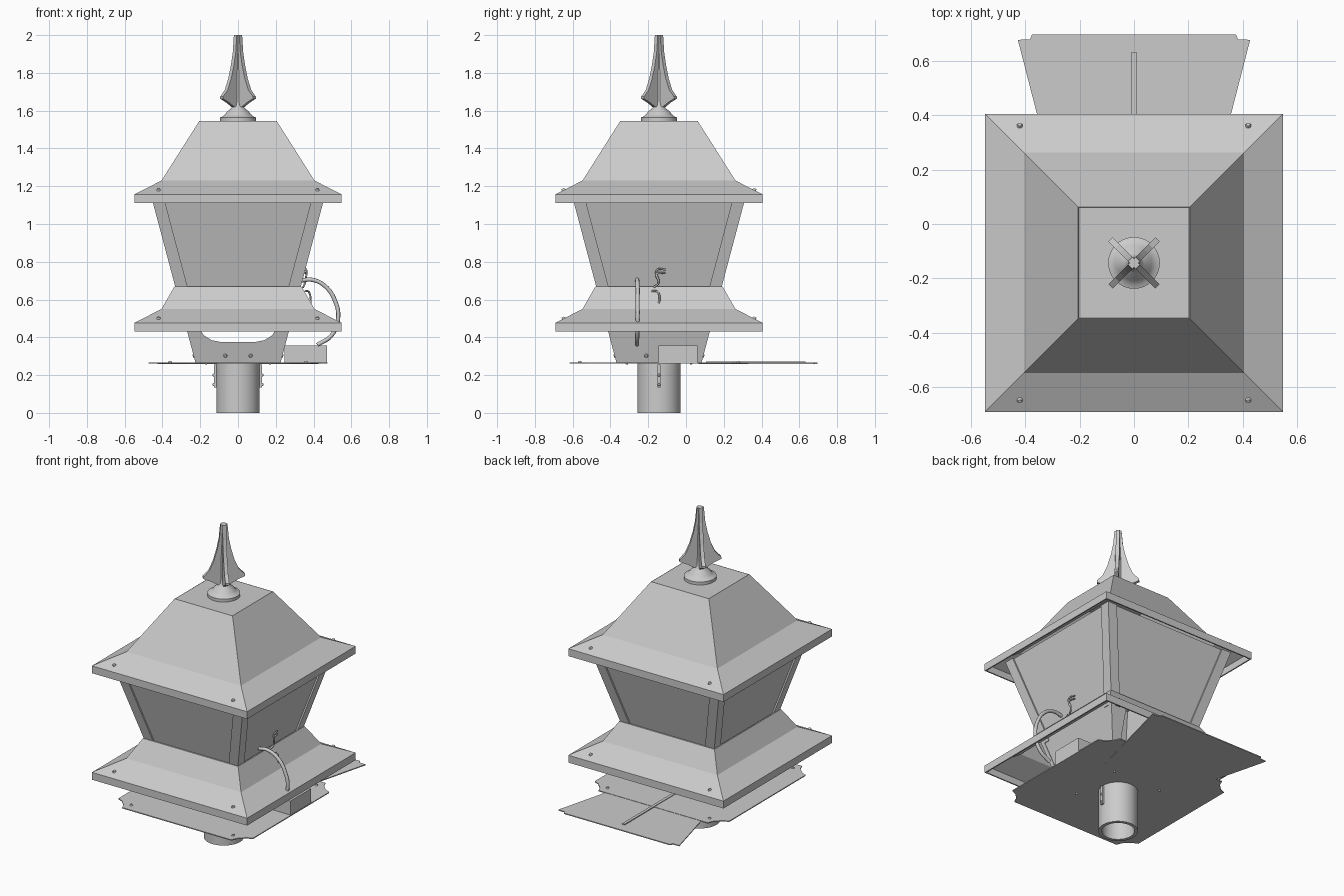
import bpy, bmesh, math
from mathutils import Vector, Matrix

if "Cube" in bpy.data.objects:
    bpy.data.objects.remove(bpy.data.objects["Cube"])

CY = -0.143  # lantern axis


def finish(name, bm, smooth=None):
    bmesh.ops.recalc_face_normals(bm, faces=bm.faces)
    me = bpy.data.meshes.new(name)
    bm.to_mesh(me)
    bm.free()
    ob = bpy.data.objects.new(name, me)
    bpy.context.collection.objects.link(ob)
    ob.location.y = CY
    if smooth:
        bpy.context.view_layer.objects.active = ob
        ob.select_set(True)
        bpy.ops.object.shade_smooth_by_angle(angle=math.radians(smooth))
        ob.select_set(False)
    return ob


def loft(name, rings, cap=True, closed=False, smooth=None):
    """Skin a list of equal-length rings of points."""
    bm = bmesh.new()
    rs = [[bm.verts.new(p) for p in r] for r in rings]
    n = len(rs[0])
    pairs = list(zip(rs, rs[1:])) + ([(rs[-1], rs[0])] if closed else [])
    for a, b in pairs:
        for i in range(n):
            j = (i + 1) % n
            bm.faces.new((a[i], a[j], b[j], b[i]))
    if cap and not closed:
        bm.faces.new(rs[0])
        bm.faces.new(rs[-1])
    return finish(name, bm, smooth)


def square(h, z):
    return [(-h, -h, z), (h, -h, z), (h, h, z), (-h, h, z)]


def circle(r, z, n=32):
    return [(r * math.cos(2 * math.pi * i / n), r * math.sin(2 * math.pi * i / n), z)
            for i in range(n)]


def prism(name, pts, z0, z1):
    return loft(name, [[(x, y, z0) for x, y in pts], [(x, y, z1) for x, y in pts]])


def box(name, x0, x1, y0, y1, z0, z1):
    return prism(name, [(x0, y0), (x1, y0), (x1, y1), (x0, y1)], z0, z1)


def tube(name, pts, r):
    cu = bpy.data.curves.new(name, 'CURVE')
    cu.dimensions = '3D'
    cu.bevel_depth = r
    cu.bevel_resolution = 2
    cu.resolution_u = 6
    cu.use_fill_caps = True
    sp = cu.splines.new('BEZIER')
    sp.bezier_points.add(len(pts) - 1)
    for b, p in zip(sp.bezier_points, pts):
        b.co = p
        b.handle_left_type = b.handle_right_type = 'AUTO'
    ob = bpy.data.objects.new(name, cu)
    bpy.context.collection.objects.link(ob)
    return ob


def screw(name, loc, direction, r=0.011):
    bm = bmesh.new()
    bmesh.ops.create_cone(bm, cap_ends=True, segments=12, radius1=r, radius2=r * 0.6, depth=0.01)
    bm.transform(Matrix.Translation(loc) @
                 Vector(direction).to_track_quat('Z', 'Y').to_matrix().to_4x4())
    return finish(name, bm)


def half(z):  # half width of the tapered body
    return 0.225 + (z - 0.265) * 0.266


# Roof and lower skirt: hollow sheet shells
T = 0.008
loft("roof", [square(0.548, 1.11), square(0.548, 1.157), square(0.405, 1.23),
              square(0.205, 1.545), square(0.2, 1.545 - T), square(0.4, 1.23 - T),
              square(0.54, 1.152), square(0.54, 1.11)], cap=False, closed=True)
box("roof_cap", -0.203, 0.203, -0.203, 0.203, 1.537, 1.545)
loft("lower_skirt", [square(0.548, 0.43), square(0.548, 0.477), square(0.405, 0.55),
                     square(0.336, 0.67), square(0.328, 0.67), square(0.4, 0.55 - T),
                     square(0.54, 0.472), square(0.54, 0.43)], cap=False, closed=True)

# Four sides: glass panel, lower panel, corner post
ZB, ZM, ZT = 0.265, 0.66, 1.16
for k in range(4):
    rot = Matrix.Rotation(k * math.pi / 2, 3, 'Z')

    def side(pts, inset):
        return [[tuple(rot @ Vector((x, -half(z) + d, z))) for x, z in pts]
                for d in (inset, inset + 0.008)]

    def wide(z):
        return half(z) - 0.012
    loft(f"glass_panel_{k}", side([(-wide(ZM), ZM), (wide(ZM), ZM),
                                   (wide(ZT), ZT), (-wide(ZT), ZT)], 0.01))
    low = [(-wide(ZB), ZB), (wide(ZB), ZB), (wide(ZM), ZM)]
    if k % 2 == 0:  # rounded opening in front and back
        low += [(0.2, ZM), (0.2, 0.44), (0.18, 0.41), (0.14, 0.385), (0.09, 0.375),
                (-0.09, 0.375), (-0.14, 0.385), (-0.18, 0.41), (-0.2, 0.44), (-0.2, ZM)]
    low += [(-wide(ZM), ZM)]
    loft(f"lower_panel_{k}", side(low, 0.004))

    # L-shaped post, section shifted along the corner slope
    L = [(0, 0), (0.065, 0), (0.065, 0.014), (0.014, 0.014), (0.014, 0.065), (0, 0.065)]
    for nm, z0, z1 in (("post", 0.6, ZT), ("lower_post", ZB, 0.6)):
        s = 1 if nm == "post" else 0.4
        loft(f"corner_{nm}_{k}", [[tuple(rot @ Vector((-half(z) + x * s, -half(z) + y * s, z)))
                                   for x, y in L] for z in (z0, z1)])

    # Screws at the eaves
    sx, sy = (1, 1, -1, -1)[k], (1, -1, 1, -1)[k]
    for nm, z in (("roof", 1.183), ("skirt", 0.503)):
        screw(f"{nm}_screw_{k}", (sx * 0.42, sy * 0.507, z), (0, sy * 0.46, 0.89))
    # Screws in the lower panels
    for x in (-0.067, 0.067):
        screw(f"panel_screw_{k}", rot @ Vector((x, -half(0.302), 0.302)),
              rot @ Vector((0, -1, -0.26)))

# Base plate with notched corners
h = 0.475
corner = [(h - 0.09, h), (h - 0.075, h - 0.035), (h - 0.035, h - 0.075), (h, h - 0.09)]
plate = []
for k in range(4):
    c, s = ((1, 0), (0, -1), (-1, 0), (0, 1))[k]
    plate += [(c * x - s * y, s * x + c * y) for x, y in corner]
prism("base_plate", plate, 0.262, 0.268)
for i, (sx, sy) in enumerate([(1, 1), (1, -1), (-1, 1), (-1, -1)]):
    screw(f"plate_bolt_{i}", (sx * 0.36, sy * 0.42, 0.27), (0, 0, 1))
    screw(f"plate_underside_bolt_{i}", (sx * 0.17, sy * 0.17, 0.26), (0, 0, -1), 0.008)

# Loose tapered panel at the back with a centre rib
prism("back_flap", [(-0.27, 0.21), (0.27, 0.21), (0.427, 0.82), (0.382, 0.822), (0.375, 0.84),
                    (-0.375, 0.84), (-0.382, 0.822), (-0.427, 0.82)], 0.26, 0.266)
box("flap_rib", -0.009, 0.009, 0.25, 0.775, 0.264, 0.272)

# Post socket with clamp straps
loft("post_socket", [circle(0.115, 0), circle(0.115, 0.264), circle(0.095, 0.264),
                     circle(0.095, 0)], cap=False, closed=True, smooth=35)
for i, s in enumerate((-1, 1)):
    box(f"clamp_strap_{i}", *sorted((s * 0.11, s * 0.127)), -0.009, 0.009, 0.135, 0.255)
    for z in (0.15, 0.2):
        screw(f"clamp_bolt_{i}", (s * 0.129, 0, z), (s, 0, 0), 0.009)

# Side wiring box
box("wiring_box", 0.245, 0.472, -0.002, 0.18, 0.266, 0.358)
box("wiring_box_flange", 0.3, 0.497, 0.18, 0.205, 0.266, 0.358).scale.x = 0.95

# Cables on the right side
tube("power_cable", [(0.33, -0.26, 0.70), (0.39, -0.258, 0.705), (0.46, -0.256, 0.672),
                     (0.515, -0.256, 0.59), (0.53, -0.256, 0.5),
                     (0.495, -0.258, 0.41), (0.42, -0.26, 0.36)], 0.011)
for i, z in enumerate((0, 0.02)):
    tube(f"upper_wire_{i}", [(0.345, -0.17, 0.665), (0.355, -0.145, 0.69),
                             (0.362, -0.155, 0.735 + z), (0.355, -0.11, 0.74 + z)], 0.005)
tube("lower_wire", [(0.355, -0.18, 0.645), (0.375, -0.15, 0.64), (0.385, -0.14, 0.6),
                    (0.385, -0.145, 0.58)], 0.005)

# Finial: turned foot and four curved fins
loft("finial_foot", [circle(r, z) for r, z in
                     [(0.095, 1.543), (0.095, 1.564), (0.082, 1.569), (0.066, 1.582),
                      (0.058, 1.595), (0.036, 1.612), (0.024, 1.63), (0.022, 1.66)]], smooth=35)
fin = [(0, 1.615), (0.04, 1.62), (0.075, 1.642), (0.122, 1.663), (0.122, 1.675), (0.088, 1.71),
       (0.062, 1.77), (0.042, 1.84), (0.028, 1.91), (0.02, 2.0), (0, 2.0)]
for k in range(4):
    a = math.pi / 4 + k * math.pi / 2
    d, n = Vector((math.cos(a), math.sin(a), 0)), Vector((-math.sin(a), math.cos(a), 0))
    loft(f"finial_fin_{k}", [[tuple(d * r + n * t + Vector((0, 0, z))) for r, z in fin]
                             for t in (-0.011, 0.011)])
loft("finial_core", [square(0.022, 1.62), square(0.02, 1.8), square(0.014, 2.0)])
